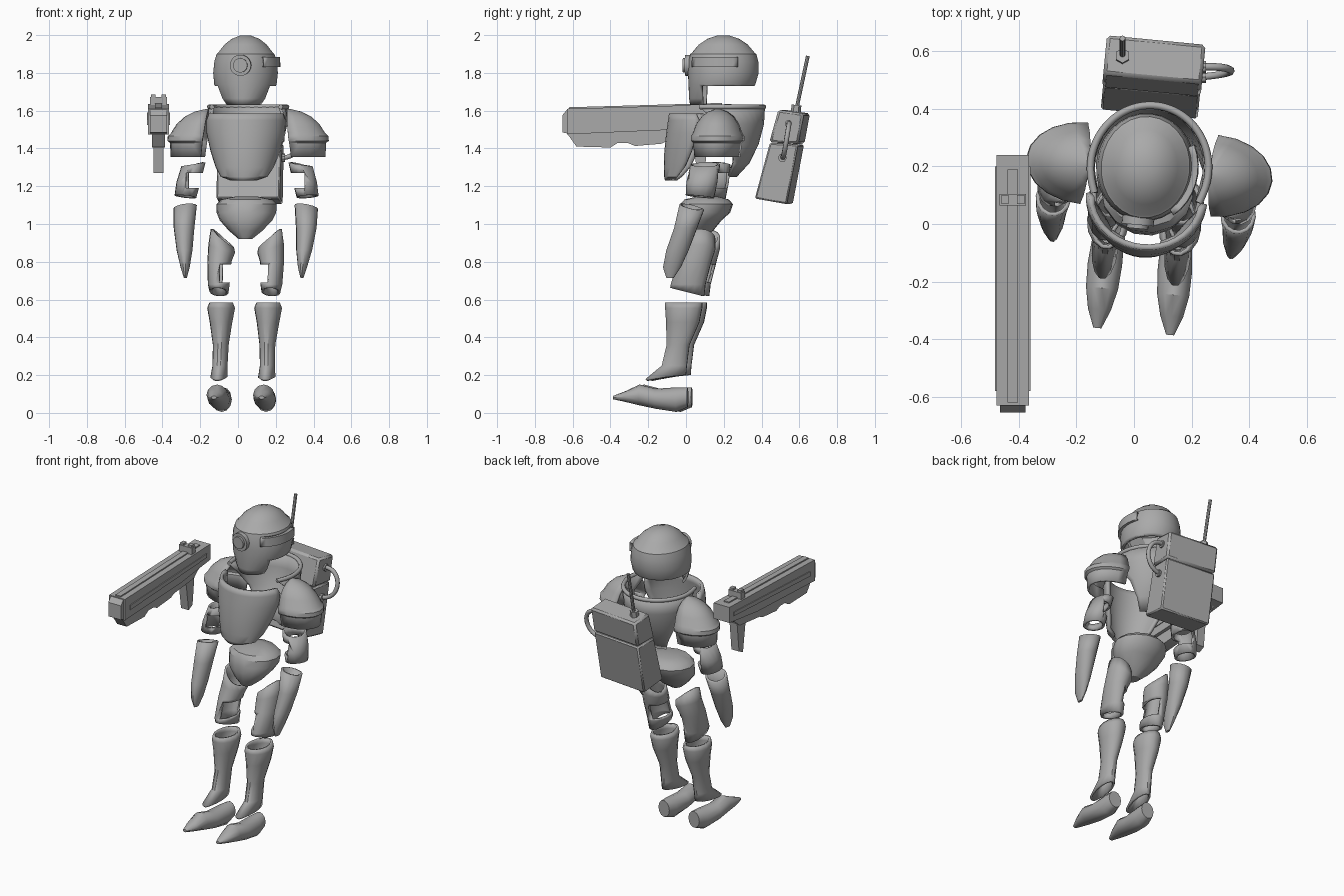
import bpy, bmesh, math
from mathutils import Matrix, Vector

if "Cube" in bpy.data.objects:
    bpy.data.objects.remove(bpy.data.objects["Cube"])

grey = bpy.data.materials.new("armour_grey")
grey.use_nodes = True
COL = (0.4, 0.4, 0.4, 1)
grey.diffuse_color = COL
grey.node_tree.nodes["Principled BSDF"].inputs["Base Color"].default_value = COL

# The body stands turned slightly, so its parts are placed through this frame
BODY = Matrix.Translation((0.035, 0, 0)) @ Matrix.Rotation(math.radians(-5.5), 4, 'Z')
WORLD = Matrix.Identity(4)


def finish(name, bm, frame=BODY, angle=35, thick=0, bevel=0):
    bmesh.ops.transform(bm, matrix=frame, verts=bm.verts)
    bmesh.ops.recalc_face_normals(bm, faces=bm.faces)
    me = bpy.data.meshes.new(name)
    bm.to_mesh(me)
    bm.free()
    me.materials.append(grey)
    me.shade_smooth()
    me.set_sharp_from_angle(angle=math.radians(angle))
    ob = bpy.data.objects.new(name, me)
    bpy.context.collection.objects.link(ob)
    if thick:
        mod = ob.modifiers.new("thickness", 'SOLIDIFY')
        mod.thickness, mod.offset = thick, -1
    if bevel:
        mod = ob.modifiers.new("bevel", 'BEVEL')
        mod.width, mod.segments = bevel, 1
    return ob


def skin(rings, closed=True, bottom=False, top=False, flip=False):
    """Bridge point rings into a surface, with optional end caps."""
    bm = bmesh.new()
    s = -1 if flip else 1
    rows = [[bm.verts.new((s * p[0], p[1], p[2])) for p in r] for r in rings]
    n = len(rows[0])
    for a, b in zip(rows, rows[1:]):
        for i in range(n if closed else n - 1):
            j = (i + 1) % n
            bm.faces.new((a[i], a[j], b[j], b[i]))
    if bottom:
        bm.faces.new(rows[0])
    if top:
        bm.faces.new(rows[-1])
    return bm


def oval(cx, cy, z, rx, ry, sx=0, sy=0, n=14):
    """Level oval, tilted by the slopes sx and sy."""
    out = []
    for i in range(n):
        a = math.tau * i / n
        dx, dy = rx * math.cos(a), ry * math.sin(a)
        out.append((cx + dx, cy + dy, z + sx * dx + sy * dy))
    return out


def arc(w, yc, d, z, half, sign, n=18):
    """Open arc, bulging to the front (sign -1) or the back (sign 1)."""
    h = math.radians(half)
    angs = [-h + 2 * h * i / n for i in range(n + 1)]
    return [(w * math.sin(a), yc + sign * d * math.cos(a), z) for a in angs]


def box(name, x, y, z, frame=BODY, bevel=0):
    bm = bmesh.new()
    bmesh.ops.create_cube(bm, size=1)
    for v in bm.verts:
        v.co = [c[0] + (k + 0.5) * (c[1] - c[0]) for c, k in zip((x, y, z), v.co)]
    return finish(name, bm, frame, bevel=bevel)


def slab(name, prof, x0, x1, frame=WORLD, bevel=0):
    """Side outline of (y, z) points extruded across x."""
    rings = [[(x, y, z) for y, z in prof] for x in (x0, x1)]
    return finish(name, skin(rings, bottom=True, top=True), frame, bevel=bevel)


def cut(ob, x, y, z, frame=BODY):
    c = box(ob.name + "_cutter", x, y, z, frame)
    c.hide_render = True
    c.hide_set(True)
    m = ob.modifiers.new("notch", 'BOOLEAN')
    m.operation, m.object, m.solver = 'DIFFERENCE', c, 'EXACT'


def tube(name, pts, r, smooth=True):
    cu = bpy.data.curves.new(name, 'CURVE')
    cu.dimensions, cu.bevel_depth, cu.bevel_resolution = '3D', r, 2
    cu.use_fill_caps = True
    sp = cu.splines.new('NURBS' if smooth else 'POLY')
    sp.points.add(len(pts) - 1)
    for p, q in zip(sp.points, pts):
        p.co = (*q, 1)
    sp.use_endpoint_u = True
    cu.materials.append(grey)
    ob = bpy.data.objects.new(name, cu)
    bpy.context.collection.objects.link(ob)
    return ob


def rod(name, a, b, r, n=12, frame=WORLD):
    a, b = Vector(a), Vector(b)
    bm = bmesh.new()
    bmesh.ops.create_cone(bm, segments=n, radius1=r, radius2=r, depth=(b - a).length, cap_ends=True)
    m = Matrix.Translation((a + b) / 2) @ (b - a).to_track_quat('Z', 'Y').to_matrix().to_4x4()
    bmesh.ops.transform(bm, matrix=m, verts=bm.verts)
    return finish(name, bm, frame)


# Limbs, built once per side
for side, flip in (("left", False), ("right", True)):
    s = -1 if flip else 1

    def limb(part, rings, thick=0.014, **caps):
        return finish(f"{side}_{part}", skin(rings, flip=flip, **caps), thick=thick)

    def notch(ob, x0, x1, z0, z1):
        cut(ob, sorted((s * x0, s * x1)), (-0.2, 0.4), (z0, z1))

    # Shoulder pad: half dome with a raised band, flat towards the neck
    prof = [(1.355, .86), (1.43, .92), (1.44, 1), (1.465, 1), (1.48, .93),
            (1.53, .8), (1.57, .6), (1.595, .36), (1.61, .05)]
    rings = []
    for z, k in prof:
        half = [math.pi * (i / 10 - 0.5) for i in range(11)]
        x0 = 0.225 - 0.12 * (z - 1.48)
        rings.append([(x0 + 0.2 * k * math.cos(a), 0.19 + 0.142 * k * math.sin(a), z) for a in half])
    limb("shoulder_pad", rings, closed=False, top=True)
    # Upper arm and forearm
    arm = limb("upper_arm", [oval(.325, .105, 1.145, .058, .076, .1, -.1),
                             oval(.31, .115, 1.22, .064, .084), oval(.285, .13, 1.315, .064, .08, -.15)])
    notch(arm, 0.1, 0.315, 1.19, 1.27)
    limb("forearm", [oval(.31, -.055, .715, .008, .02), oval(.312, -.045, .77, .024, .048),
                     oval(.318, -.015, .86, .042, .06), oval(.325, .03, .98, .055, .062),
                     oval(.322, .062, 1.09, .062, .066, -.15, -.25)], bottom=True)
    # Thigh, open on the inner side
    thigh = limb("thigh", [oval(.138, .02, .64, .05, .092, 0, -.25), oval(.14, .025, .68, .058, .094),
                           oval(.14, .06, .8, .064, .09), oval(.13, .085, .87, .071, .085, .3),
                           oval(.127, .09, .925, .062, .08, .8)])
    notch(thigh, 0, 0.128, 0.69, 0.785)
    # Shin
    limb("shin", [oval(.127, -.095, .19, .046, .11, 0, .1), oval(.126, -.05, .25, .04, .068),
                  oval(.124, -.03, .36, .042, .062), oval(.125, -.005, .48, .06, .09),
                  oval(.125, .0, .555, .074, .1), oval(.125, .0, .585, .062, .1)])
    # Foot: sections from heel to toe
    rings = []
    for y, z0, z1, hw, cx in ((.02, .03, .135, .042, .115), (-.04, .005, .135, .054, .118),
                              (-.15, .022, .128, .06, .122), (-.235, .04, .15, .056, .124),
                              (-.31, .058, .115, .04, .126), (-.375, .072, .09, .014, .127)):
        rings.append([(cx + px, y, (z0 + z1) / 2 + pz * .5)
                      for px, pz, _ in oval(0, 0, 0, hw, z1 - z0, n=12)])
    limb("foot", rings, thick=0, bottom=True, top=True)

# Pelvis bowl
finish("pelvis", skin([oval(0, .04, .92, .035, .04), oval(0, .06, .965, .09, .085),
                       oval(0, .075, 1.02, .14, .115), oval(0, .1, 1.06, .158, .135),
                       oval(0, .11, 1.105, .16, .14), oval(0, .11, 1.13, .135, .118),
                       oval(0, .115, 1.145, .06, .055)], bottom=True, top=True))

# Chest and back shells
finish("breastplate", skin([arc(.07, -.05, .062, 1.23, 85, -1), arc(.125, -.025, .09, 1.25, 85, -1),
                            arc(.155, .02, .137, 1.3, 85, -1), arc(.185, .06, .175, 1.38, 85, -1),
                            arc(.21, .085, .19, 1.48, 88, -1), arc(.212, .095, .19, 1.55, 88, -1),
                            arc(.2, .09, .18, 1.585, 85, -1)], closed=False), thick=0.02)
finish("back_plate", skin([arc(.13, .17, .1, 1.25, 45, 1), arc(.16, .18, .155, 1.32, 55, 1),
                           arc(.19, .19, .195, 1.42, 68, 1), arc(.21, .195, .22, 1.53, 92, 1),
                           arc(.212, .195, .225, 1.62, 118, 1)], closed=False), thick=0.018)
rim = arc(.207, .195, .22, 1.62, 118, 1)
tube("collar_rim", [BODY @ Vector(p) for p in rim], 0.013)

# Helmet: dome with a stepped brow, faceplate left long at the front
hx = -0.014
helmet = finish("helmet", skin([oval(hx, cy, z, rx, ry, n=28) for cy, z, rx, ry in (
    (.16, 1.63, .1, .14), (.17, 1.665, .128, .155), (.19, 1.74, .166, .178), (.197, 1.80, .172, .188),
    (.197, 1.86, .166, .186), (.197, 1.9, .154, .176), (.197, 1.905, .147, .168),
    (.197, 1.95, .112, .13), (.197, 1.98, .074, .085), (.197, 1.997, .03, .035))], top=True), thick=0.015)
cut(helmet, (-.4, .4), (.1, .6), (1.5, 1.73))
rod("brow_disc", (-.022, .05, 1.84), (-.022, -.005, 1.84), 0.056, 20, BODY)
rod("brow_disc_lens", (-.022, .0, 1.84), (-.022, -.018, 1.84), 0.038, 20, BODY)
# Visor unit hugging the left side of the helmet
band = [[(hx + r * math.cos(a), .197 + (r + .016) * math.sin(a), z)
         for a in [math.radians(-52 + 10 * i) for i in range(9)]]
        for r, z in ((.165, 1.83), (.185, 1.83), (.182, 1.885), (.16, 1.885))]
finish("side_visor", skin(band, closed=False), thick=0.008)

# Backpack: upper lid and lower case
slab("backpack_case", [(.46, 1.43), (.61, 1.42), (.55, 1.105), (.38, 1.135)], -.188, .15, BODY, 0.008)
slab("backpack_lid", [(.505, 1.605), (.642, 1.585), (.612, 1.423), (.457, 1.433)], -.191, .153, BODY, 0.012)
rod("antenna_base", (-.04, .58, 1.58), (-.04, .585, 1.63), 0.026, 6)
rod("antenna", (-.04, .583, 1.6), (-.04, .645, 1.89), 0.01, 8)
cable = tube("backpack_cable", [(.22, .545, 1.53), (.28, .548, 1.54), (.34, .54, 1.5),
                                (.34, .525, 1.4), (.28, .515, 1.35), (.22, .51, 1.35)], 0.013)
for i, (y, z) in enumerate(((.545, 1.53), (.51, 1.35))):
    rod(f"cable_fitting_{i + 1}", (.21, y, z), (.25, y, z), 0.022, 10)

# Floating rifle beside the right shoulder
gx = -0.421
body = slab("rifle_body", [(-.63, 1.61), (.24, 1.635), (.24, 1.535), (-.05, 1.5), (-.63, 1.475)], gx - .056, gx + .056)
slab("rifle_muzzle", [(-.655, 1.575), (-.63, 1.605), (-.63, 1.48), (-.655, 1.485)], gx - .045, gx + .045)
slab("rifle_forestock", [(-.63, 1.48), (-.58, 1.41), (-.4, 1.405), (-.36, 1.43), (-.31, 1.43), (-.27, 1.413),
                         (-.13, 1.425), (-.1, 1.44), (.1, 1.46), (.2, 1.54)], gx - .034, gx + .034)
slab("rifle_grip", [(.03, 1.48), (.12, 1.48), (.1, 1.29), (.06, 1.27)], gx - .027, gx + .027)
slab("rifle_top_rail", [(-.62, 1.618), (.19, 1.641), (.19, 1.6), (-.62, 1.59)], gx - .018, gx + .018)
box("rifle_sight", (gx - .046, gx + .046), (.065, .105), (1.62, 1.672), WORLD)
for k in (-1, 1):
    slab(f"rifle_side_strip_{'left' if k > 0 else 'right'}",
         [(-.58, 1.555), (.2, 1.59), (.2, 1.565), (-.58, 1.525)], gx + k * .054, gx + k * .061)
    box(f"rifle_sight_ear_{'left' if k > 0 else 'right'}", sorted((gx + k * .015, gx + k * .04)),
        (.07, .1), (1.66, 1.685), WORLD)
